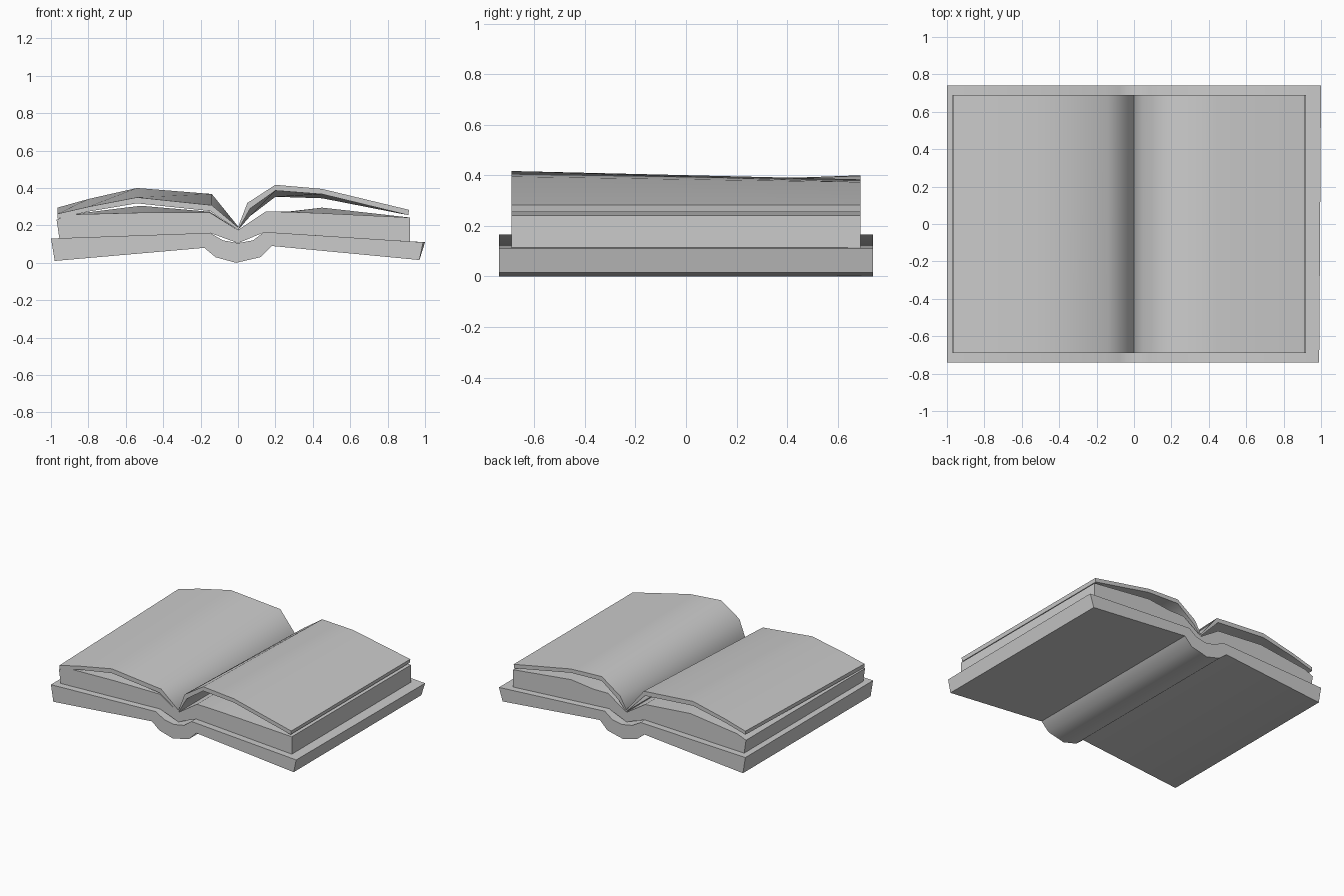
import bpy
import bmesh
import math

if "Cube" in bpy.data.objects:
    bpy.data.objects.remove(bpy.data.objects["Cube"], do_unlink=True)

# One plain grey for the whole book
grey = bpy.data.materials.new("plain grey")
grey.use_nodes = True
grey.diffuse_color = (0.6, 0.6, 0.6, 1)
grey.node_tree.nodes["Principled BSDF"].inputs["Base Color"].default_value = grey.diffuse_color


def slab(name, depth, top, bottom, back_top=None, back_bottom=None):
    """Solid between paired top and bottom (x, z) lines, from front to back."""
    bm = bmesh.new()

    def line(points, y):
        return [bm.verts.new((x, y, z)) for x, z in points]

    ft, fb = line(top, -depth), line(bottom, -depth)
    bt, bb = line(back_top or top, depth), line(back_bottom or bottom, depth)
    for i in range(len(top) - 1):
        j = i + 1
        bm.faces.new((ft[i], ft[j], bt[j], bt[i]))
        bm.faces.new((fb[j], fb[i], bb[i], bb[j]))
        bm.faces.new((fb[i], fb[j], ft[j], ft[i]))
        bm.faces.new((bb[j], bb[i], bt[i], bt[j]))
    for i in (0, -1):
        bm.faces.new((fb[i], ft[i], bt[i], bb[i]))
    bmesh.ops.recalc_face_normals(bm, faces=bm.faces)
    mesh = bpy.data.meshes.new(name)
    bm.to_mesh(mesh)
    bm.free()
    mesh.materials.append(grey)
    obj = bpy.data.objects.new(name, mesh)
    bpy.context.collection.objects.link(obj)
    bpy.ops.object.select_all(action="DESELECT")
    obj.select_set(True)
    bpy.context.view_layer.objects.active = obj
    bpy.ops.object.shade_smooth_by_angle(angle=math.radians(50))
    return obj


def raised(points, lifts):
    return [(x, z + lift) for (x, z), lift in zip(points, lifts)]


# Cover with rounded spine
cover_top = [(-1, .13), (-.15, .16), (-.08, .12), (0, .105), (.08, .12), (.14, .165), (.99, .11)]
cover_bottom = [(-.98, .01), (-.18, .08), (-.12, .03), (-.01, 0), (.12, .03), (.18, .09), (.97, .015)]
cover_back = [(x + (.01 if x > .9 else 0), z) for x, z in cover_top]
slab("cover", .74, cover_top, cover_bottom, cover_back)

# Page blocks resting on the cover, bulging at the back
left_top = [(-.97, .23), (-.9, .258), (-.52, .268), (-.15, .268), (0, .175)]
left_bottom = [(-.955, .13), (-.9, .132), (-.52, .146), (-.15, .16), (0, .105)]
slab("left_page_block", .69, left_top, left_bottom,
     raised(left_top, (0, 0, .037, .005, 0)))
right_top = [(0, .175), (.15, .275), (.27, .272), (.45, .265), (.92, .242)]
right_bottom = [(0, .105), (.14, .163), (.27, .155), (.45, .144), (.92, .114)]
slab("right_page_block", .69, right_top, right_bottom,
     raised(right_top, (0, 0, .002, .03, 0)))

# Lifted bundles of pages, warped from front to back
left_leaf_top = [(-.965, .262), (-.8, .3), (-.54, .35), (-.14, .308), (0, .19)]
left_leaf_bottom = [(-.965, .236), (-.8, .274), (-.54, .318), (-.15, .277), (0, .175)]
left_lift = (.033, .041, .05, .06, .005)
slab("left_lifted_pages", .69, left_leaf_top, left_leaf_bottom,
     raised(left_leaf_top, left_lift), raised(left_leaf_bottom, left_lift))
right_leaf_top = [(0, .19), (.05, .32), (.2, .417), (.45, .395), (.915, .283)]
right_leaf_bottom = [(0, .175), (.065, .29), (.2, .386), (.45, .367), (.91, .255)]
right_lift = (0, -.04, -.033, -.022, 0)
slab("right_lifted_pages", .69, right_leaf_top, right_leaf_bottom,
     raised(right_leaf_top, right_lift), raised(right_leaf_bottom, right_lift))
